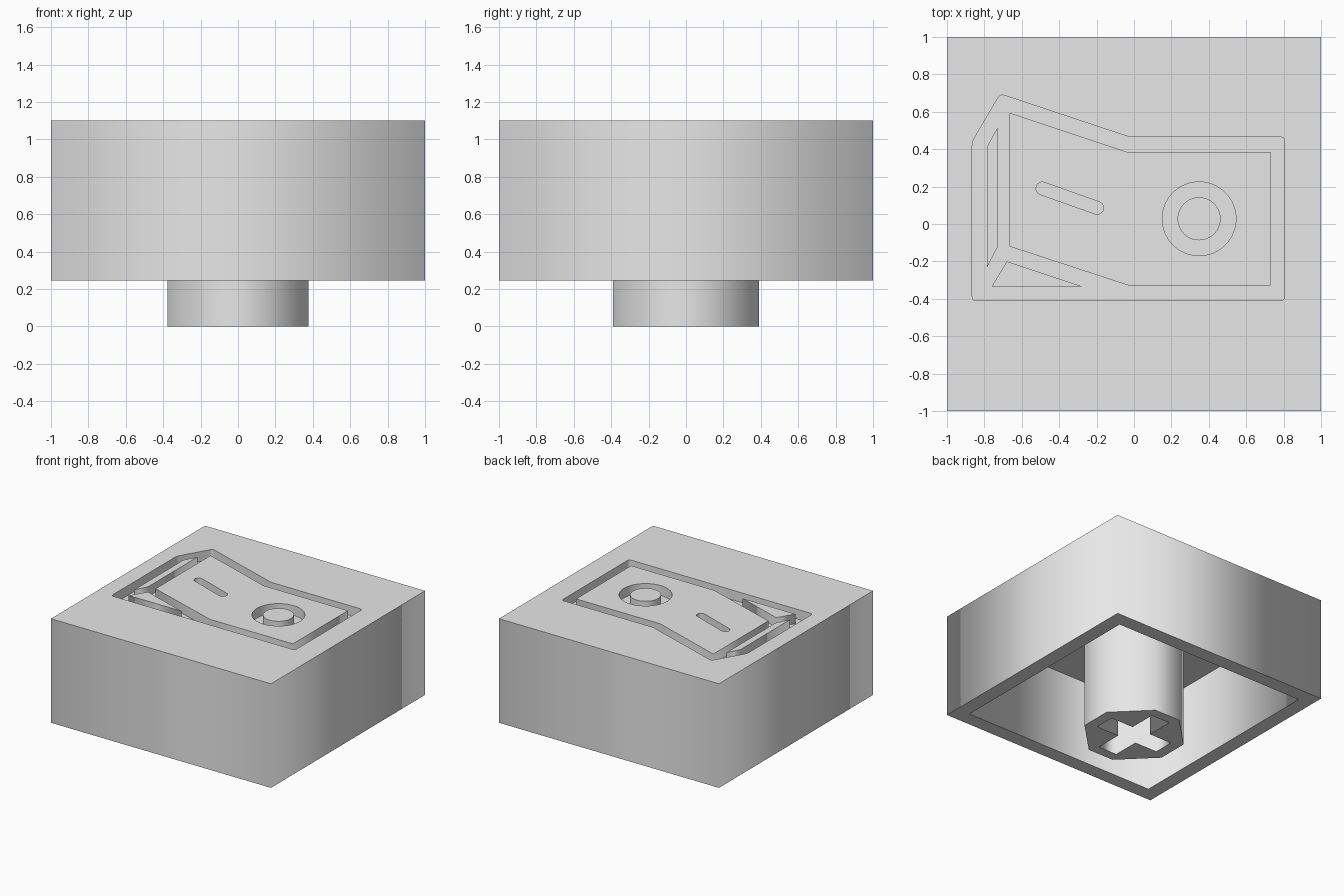
import bpy, bmesh, math
from mathutils import Vector

if "Cube" in bpy.data.objects:
    bpy.data.objects.remove(bpy.data.objects["Cube"])

grey = bpy.data.materials.new("plain grey")
grey.diffuse_color = (0.8, 0.8, 0.8, 1)
grey.use_nodes = True
grey.node_tree.nodes["Principled BSDF"].inputs["Base Color"].default_value = grey.diffuse_color


def prism(name, loops, z0, z1):
    """Extrude nested 2D loops (inner loops become holes) between two heights."""
    cu = bpy.data.curves.new(name, 'CURVE')
    cu.dimensions, cu.fill_mode, cu.extrude = '2D', 'BOTH', (z1 - z0) / 2
    for pts in loops:
        sp = cu.splines.new('POLY')
        sp.points.add(len(pts) - 1)
        for p, (x, y) in zip(sp.points, pts):
            p.co = (x, y, 0, 1)
        sp.use_cyclic_u = True
    tmp = bpy.data.objects.new(name, cu)
    bpy.context.collection.objects.link(tmp)
    dg = bpy.context.evaluated_depsgraph_get()
    me = bpy.data.meshes.new_from_object(tmp.evaluated_get(dg))
    bpy.data.objects.remove(tmp)
    bm = bmesh.new()
    bm.from_mesh(me)
    bmesh.ops.remove_doubles(bm, verts=bm.verts, dist=1e-5)
    bmesh.ops.translate(bm, verts=bm.verts, vec=(0, 0, (z0 + z1) / 2))
    bmesh.ops.dissolve_limit(bm, angle_limit=0.001, verts=bm.verts, edges=bm.edges)
    bmesh.ops.recalc_face_normals(bm, faces=bm.faces)
    bm.to_mesh(me)
    bm.free()
    me.materials.clear()
    me.materials.append(grey)
    ob = bpy.data.objects.new(name, me)
    bpy.context.collection.objects.link(ob)
    return ob


def cut(ob, cutter):
    m = ob.modifiers.new(cutter.name, 'BOOLEAN')
    m.operation, m.solver, m.object = 'DIFFERENCE', 'EXACT', cutter
    cutter.hide_render = True
    cutter.hide_set(True)


def rect(hx, hy):
    return [(-hx, -hy), (hx, -hy), (hx, hy), (-hx, hy)]


def circle(cx, cy, r, n=64):
    return [(cx + r * math.cos(2 * math.pi * i / n),
             cy + r * math.sin(2 * math.pi * i / n)) for i in range(n)]


def capsule(a, b, r, n=12):
    ang = math.atan2(b[1] - a[1], b[0] - a[0])
    return [(c[0] + r * math.cos(ang + s + math.pi * i / n),
             c[1] + r * math.sin(ang + s + math.pi * i / n))
            for c, s in ((b, -math.pi / 2), (a, math.pi / 2)) for i in range(n + 1)]


def rounded(pts, d, n=6):
    """Replace each corner by a short quadratic arc."""
    out = []
    for i, p in enumerate(pts):
        p, a, b = Vector(p), Vector(pts[i - 1]), Vector(pts[(i + 1) % len(pts)])
        s, e = p + (a - p).normalized() * d, p + (b - p).normalized() * d
        for k in range(n + 1):
            t = k / n
            out.append(tuple(s * (1 - t) ** 2 + p * 2 * t * (1 - t) + e * t * t))
    return out


# Hollow square cap
cap = prism("cap_body", [rect(1, 1)], 0.245, 1.10)
cut(cap, prism("cavity_cutter", [rect(0.88, 0.88)], 0.1, 0.94))

# Engraved outline with raised islands left inside it
outline = rounded([(-0.865, -0.41), (0.805, -0.41), (0.805, 0.465), (-0.025, 0.465),
                   (-0.715, 0.695), (-0.865, 0.44)], 0.025)
panel = [(-0.665, -0.12), (-0.025, -0.33), (0.73, -0.33), (0.73, 0.385),
         (-0.035, 0.385), (-0.665, 0.595)]
strip = [(-0.785, -0.23), (-0.73, -0.125), (-0.73, 0.515), (-0.785, 0.415)]
wedge = [(-0.76, -0.333), (-0.28, -0.333), (-0.68, -0.2)]
FLOOR = 1.02
cut(cap, prism("outline_cutter", [outline, panel, strip, wedge], FLOOR, 1.2))
cut(cap, prism("ring_cutter", [circle(0.348, 0.028, 0.197), circle(0.348, 0.028, 0.115)], FLOOR, 1.2))
cut(cap, prism("slot_cutter", [capsule((-0.49, 0.19), (-0.197, 0.086), 0.034)], FLOOR, 1.2))

# Eight-sided stem with a cross-shaped socket
x, y, fx, fy = 0.378, 0.39, 0.117, 0.13
stem = prism("stem", [[(fx, -y), (x, -fy), (x, fy), (fx, y),
                       (-fx, y), (-x, fy), (-x, -fy), (-fx, -y)]], 0.0, 0.945)
ax, ay, w = 0.29, 0.31, 0.085
cut(stem, prism("socket_cutter", [[(w, -ay), (w, -w), (ax, -w), (ax, w), (w, w), (w, ay),
                                   (-w, ay), (-w, w), (-ax, w), (-ax, -w), (-w, -w), (-w, -ay)]],
                -0.1, 0.7))
